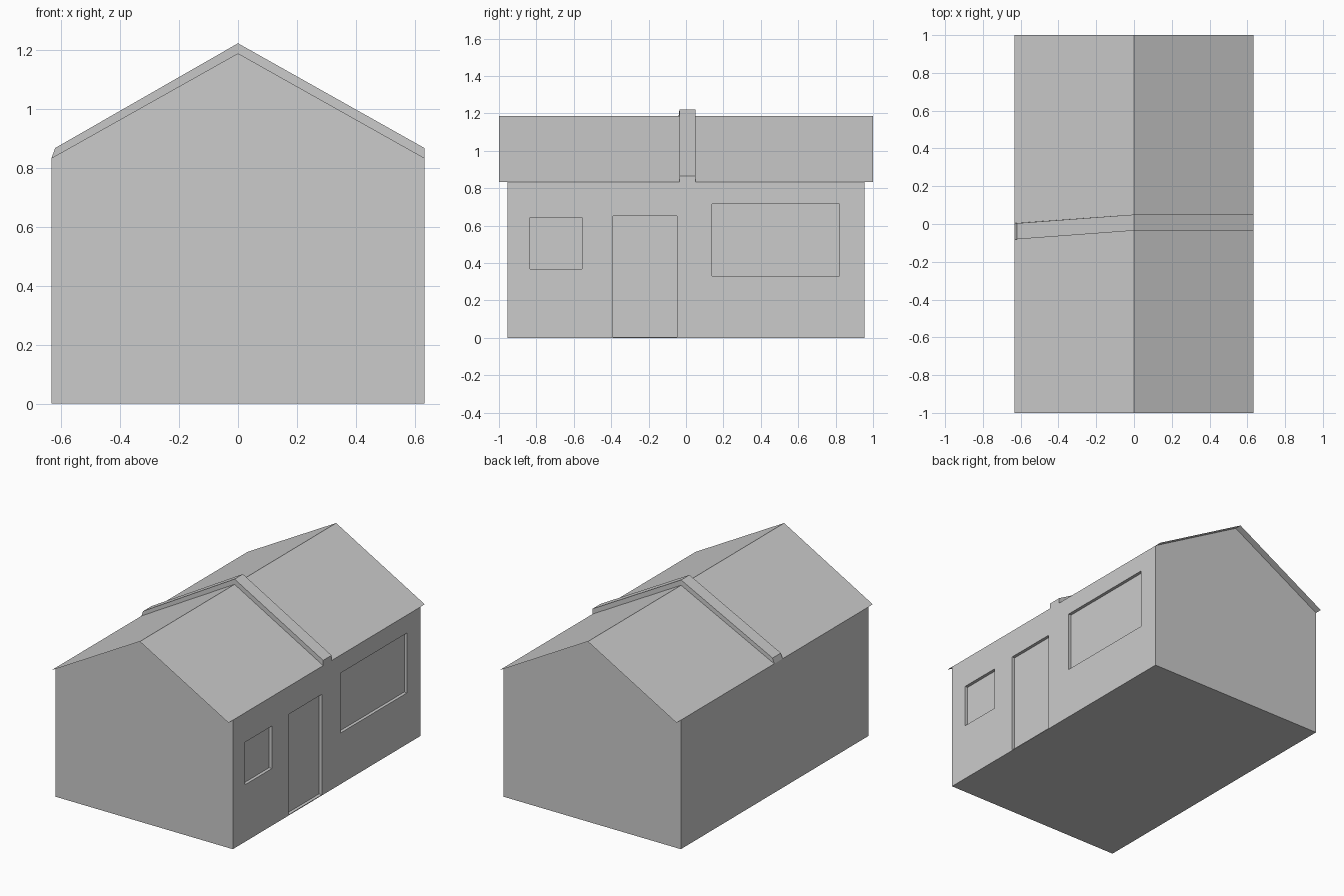
import bpy

if "Cube" in bpy.data.objects:
    bpy.data.objects.remove(bpy.data.objects["Cube"])

W, EAVE, RIDGE = 0.632, 0.832, 1.187   # half width, eave height, ridge height


def add_mesh(name, verts, faces):
    mesh = bpy.data.meshes.new(name)
    mesh.from_pydata(verts, [], faces)
    obj = bpy.data.objects.new(name, mesh)
    bpy.context.collection.objects.link(obj)
    return obj


def loft(name, rings, closed=True):
    """Join equal cross-sections into a skin, with end caps when closed."""
    n = len(rings[0])
    faces = []
    for r in range(len(rings) - 1):
        for i in range(n if closed else n - 1):
            a, b = r * n + i, r * n + (i + 1) % n
            faces.append((a, b, b + n, a + n))
    if closed:
        last = (len(rings) - 1) * n
        faces.append(tuple(reversed(range(n))))
        faces.append(tuple(range(last, last + n)))
    obj = add_mesh(name, [p for ring in rings for p in ring], faces)
    # consistent outward normals
    import bmesh
    bm = bmesh.new()
    bm.from_mesh(obj.data)
    bmesh.ops.recalc_face_normals(bm, faces=bm.faces)
    bm.to_mesh(obj.data)
    bm.free()
    return obj


# House body: gabled profile extruded along y
gable = [(-W, 0), (W, 0), (W, EAVE), (0, RIDGE), (-W, EAVE)]
body = loft("house_body", [[(x, y, z) for x, z in gable] for y in (-0.955, 0.955)])

# Shallow door and window recesses in the right wall
DEPTH = 0.02
openings = {
    "small_window": (-0.833, -0.557, 0.368, 0.642),
    "door": (-0.39, -0.048, 0.005, 0.652),
    "large_window": (0.14, 0.82, 0.33, 0.716),
}
for name, (y0, y1, z0, z1) in openings.items():
    rect = [(y0, z0), (y1, z0), (y1, z1), (y0, z1)]
    cutter = loft(name + "_cutter",
                  [[(x, y, z) for y, z in rect] for x in (W - DEPTH, W + 0.1)])
    cutter.hide_render = True
    cutter.hide_viewport = True
    cut = body.modifiers.new(name + "_recess", "BOOLEAN")
    cut.operation = "DIFFERENCE"
    cut.solver = "EXACT"
    cut.object = cutter

# Thin roof sheet overhanging both gables
slopes = [(-W, EAVE), (0, RIDGE), (W, EAVE)]
roof = loft("roof", [[(x, y, z) for x, z in slopes] for y in (-1, 1)], closed=False)

# Raised strip over the roof; the left half runs at a slight skew
RISE = 0.034
strip = []
for x_low, x_top, z, shift in ((-W, -0.62, EAVE, -0.046), (0, 0, RIDGE, 0), (W, W, EAVE, 0)):
    y0, y1 = -0.035 + shift, 0.05 + shift
    strip.append([(x_low, y0, z), (x_low, y1, z),
                  (x_top, y1, z + RISE), (x_top, y0, z + RISE)])
loft("roof_strip", strip)
